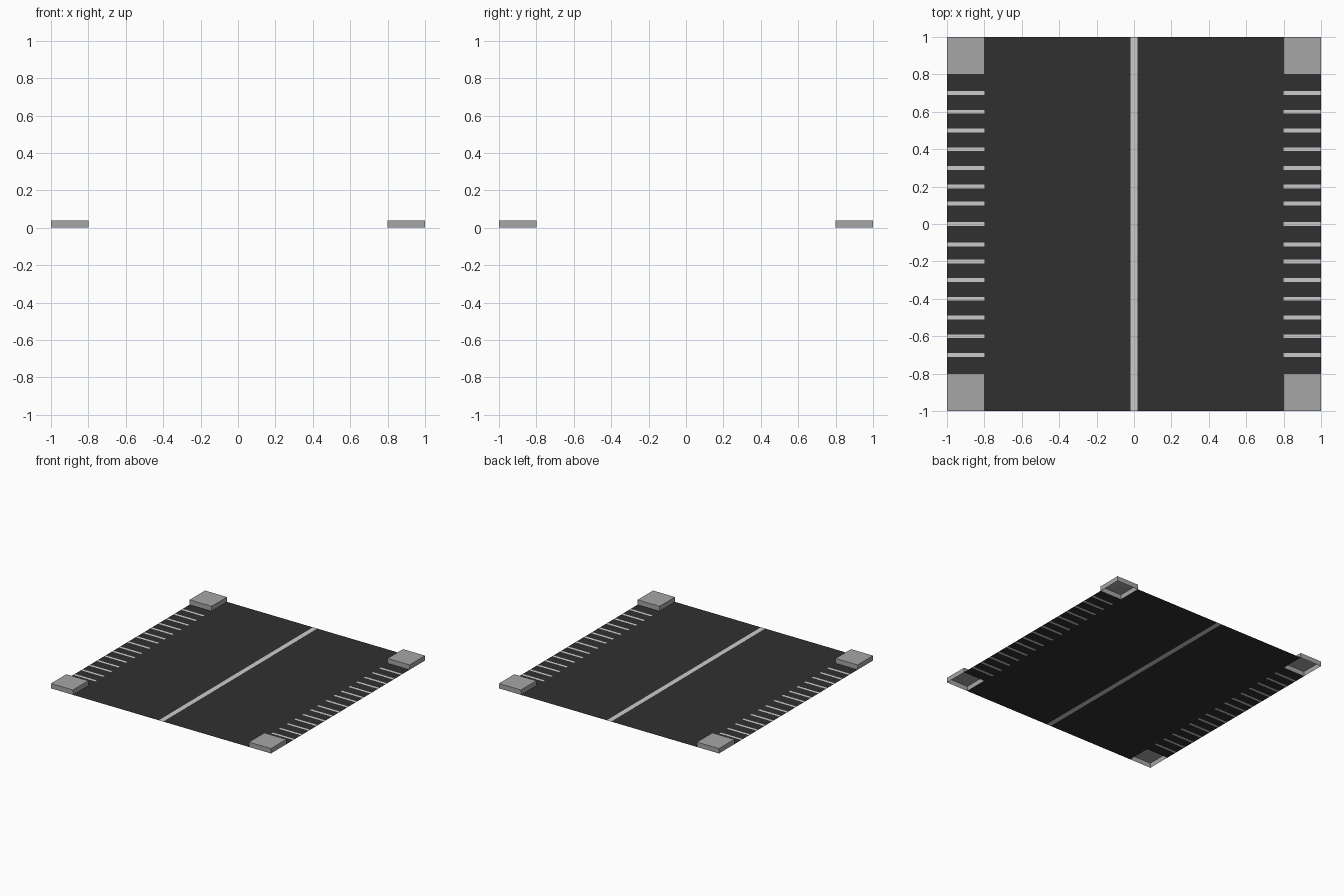
import bpy
import bmesh

if "Cube" in bpy.data.objects:
    bpy.data.objects.remove(bpy.data.objects["Cube"])

CURB = 0.2      # corner block size
HEIGHT = 0.04   # corner block height
LINE = 0.02     # half width of the centre line
BAR = 0.01      # half width of a side bar


def material(name, value):
    mat = bpy.data.materials.new(name)
    mat.diffuse_color = (value, value, value, 1)
    mat.use_nodes = True
    mat.node_tree.nodes["Principled BSDF"].inputs["Base Color"].default_value = mat.diffuse_color
    return mat


def finish(bm, name, mat):
    mesh = bpy.data.meshes.new(name)
    bm.to_mesh(mesh)
    bm.free()
    mesh.materials.append(mat)
    obj = bpy.data.objects.new(name, mesh)
    bpy.context.collection.objects.link(obj)
    return obj


def flat_rects(name, rects, mat):
    """One flat object at z = 0 made of (x0, x1, y0, y1) rectangles."""
    bm = bmesh.new()
    for x0, x1, y0, y1 in rects:
        bm.faces.new([bm.verts.new((x, y, 0)) for x, y in
                      ((x0, y0), (x1, y0), (x1, y1), (x0, y1))])
    bmesh.ops.remove_doubles(bm, verts=bm.verts, dist=1e-5)
    return finish(bm, name, mat)


asphalt = material("asphalt", 0.03)
paint = material("paint", 0.8)
concrete = material("concrete", 0.38)

inner = 1 - CURB
half = [0.11, 0.2, 0.3, 0.4, 0.5, 0.6, 0.7]
bar_ys = sorted([-y for y in half] + [0] + half)

# Painted centre line and crossing bars, set flush into the road
flat_rects("centre_line", [(-LINE, LINE, -1, 1)], paint)
sides = ((-1, -inner), (inner, 1))
flat_rects("crossing_bars",
           [(a, b, y - BAR, y + BAR) for a, b in sides for y in bar_ys], paint)

# Road surface: two lanes plus the gaps between the bars
edges = [-inner] + [e for y in bar_ys for e in (y - BAR, y + BAR)] + [inner]
road = [(-inner, -LINE, -1, 1), (LINE, inner, -1, 1)]
road += [(a, b, edges[i], edges[i + 1])
         for a, b in sides for i in range(0, len(edges), 2)]
flat_rects("road_surface", road, asphalt)

# Raised pavement corners, open underneath
for sx, xname in ((-1, "left"), (1, "right")):
    for sy, yname in ((-1, "front"), (1, "back")):
        bm = bmesh.new()
        bmesh.ops.create_cube(bm, size=1)
        bmesh.ops.scale(bm, vec=(CURB, CURB, HEIGHT), verts=bm.verts)
        centre = 1 - CURB / 2
        bmesh.ops.translate(bm, vec=(sx * centre, sy * centre, HEIGHT / 2),
                            verts=bm.verts)
        bm.normal_update()
        bottom = [f for f in bm.faces if f.normal.z < -0.5]
        bmesh.ops.delete(bm, geom=bottom, context='FACES_ONLY')
        finish(bm, f"pavement_corner_{yname}_{xname}", concrete)
